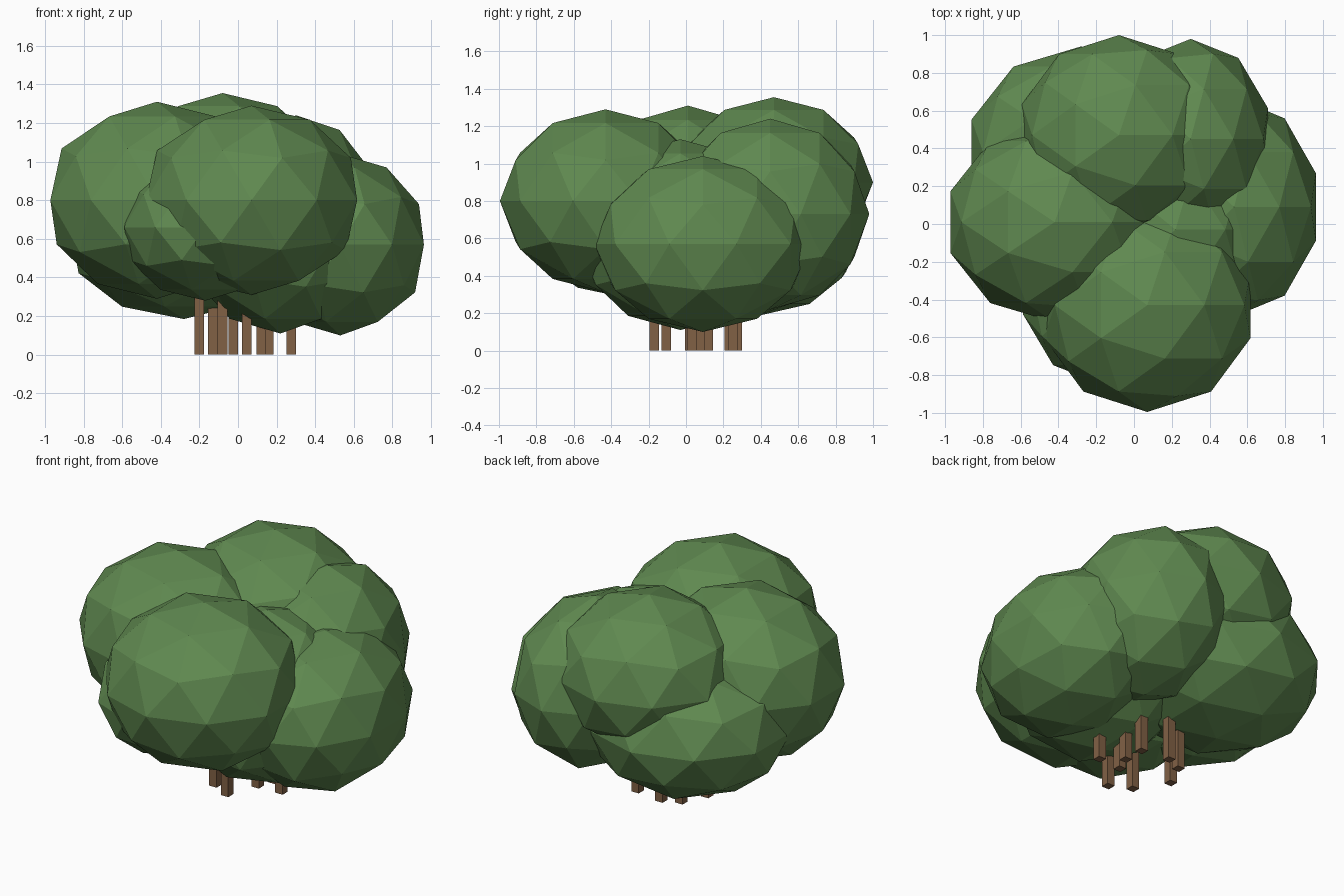
import bpy

if "Cube" in bpy.data.objects:
    bpy.data.objects.remove(bpy.data.objects["Cube"])


def material(name, rgb):
    m = bpy.data.materials.new(name)
    m.diffuse_color = (*rgb, 1)
    m.use_nodes = True
    m.node_tree.nodes["Principled BSDF"].inputs["Base Color"].default_value = m.diffuse_color
    return m


leaf_green = material("leaf_green", (0.115, 0.25, 0.08))
bark_brown = material("bark_brown", (0.22, 0.12, 0.06))


def finish(name, scale, mat):
    ob = bpy.context.object
    ob.name = name
    ob.scale = scale
    bpy.ops.object.transform_apply(location=False, rotation=False, scale=True)
    ob.data.materials.append(mat)


# Foliage: overlapping low-poly clumps (centre, radii)
clumps = {
    "front": ((0.07, -0.43, 0.80), (0.575, 0.565, 0.49)),
    "left": ((-0.42, 0.01, 0.80), (0.58, 0.53, 0.51)),
    "back": ((-0.08, 0.47, 0.90), (0.54, 0.53, 0.455)),
    "back_right": ((0.30, 0.45, 0.73), (0.43, 0.53, 0.51)),
    "right": ((0.53, 0.09, 0.57), (0.455, 0.58, 0.47)),
    "back_left": ((-0.28, 0.38, 0.615), (0.61, 0.56, 0.43)),
    "front_left": ((-0.17, -0.31, 0.66), (0.44, 0.54, 0.38)),
    "middle": ((0.22, -0.03, 0.62), (0.50, 0.56, 0.51)),
}
for name, (centre, radii) in clumps.items():
    bpy.ops.mesh.primitive_ico_sphere_add(subdivisions=2, radius=1, location=centre)
    finish("foliage_" + name, radii, leaf_green)

# Stems: thin square posts rising into the foliage
stems = [(0.275, 0.03), (0.045, -0.17), (0.12, 0.02), (0.16, 0.12), (-0.08, -0.105),
         (0.155, 0.25), (-0.20, 0.08), (-0.025, 0.275), (-0.13, 0.23)]
STEM_W, STEM_H = 0.05, 0.42
for i, (x, y) in enumerate(stems):
    bpy.ops.mesh.primitive_cube_add(size=1, location=(x, y, STEM_H / 2))
    finish(f"stem_{i + 1}", (STEM_W, STEM_W, STEM_H), bark_brown)
